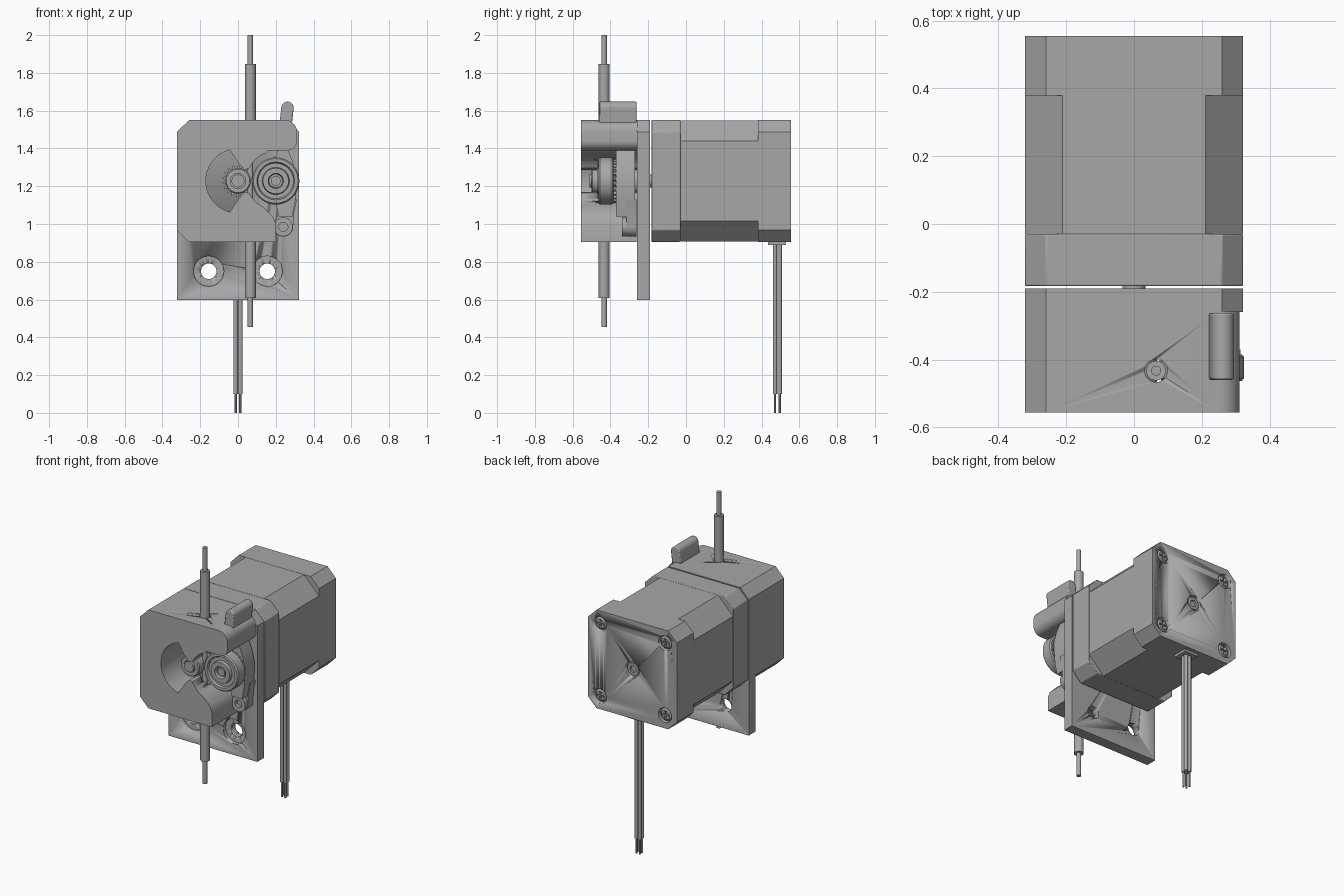
import bpy, bmesh
from math import sin, cos, pi, radians
from mathutils import Matrix, Vector

cube = bpy.data.objects.get("Cube")
if cube:
    bpy.data.objects.remove(cube, do_unlink=True)

grey = bpy.data.materials.new("grey metal")
grey.use_nodes = True
grey.diffuse_color = (0.39, 0.39, 0.39, 1)
grey.node_tree.nodes["Principled BSDF"].inputs["Base Color"].default_value = (0.39, 0.39, 0.39, 1)

MID = 1.228          # height of the motor axis
HALF = 0.322         # half the motor width


def finish(name, bm, bevel=0):
    bmesh.ops.recalc_face_normals(bm, faces=bm.faces)
    mesh = bpy.data.meshes.new(name)
    bm.to_mesh(mesh)
    bm.free()
    mesh.materials.append(grey)
    ob = bpy.data.objects.new(name, mesh)
    bpy.context.collection.objects.link(ob)
    if bevel:
        mod = ob.modifiers.new("Bevel", "BEVEL")
        mod.width, mod.segments = bevel, 2
        mod.limit_method, mod.angle_limit = "ANGLE", radians(40)
    bpy.ops.object.select_all(action="DESELECT")
    ob.select_set(True)
    bpy.context.view_layer.objects.active = ob
    bpy.ops.object.shade_smooth_by_angle(angle=radians(30))
    return ob


def prism(name, outline, y0, y1, bevel=0):
    """Extrude an x-z outline from y0 to y1."""
    bm = bmesh.new()
    face = bm.faces.new([bm.verts.new((x, y0, z)) for x, z in outline])
    new = bmesh.ops.extrude_face_region(bm, geom=[face])["geom"]
    verts = [v for v in new if isinstance(v, bmesh.types.BMVert)]
    bmesh.ops.translate(bm, verts=verts, vec=(0, y1 - y0, 0))
    return finish(name, bm, bevel)


def lathe(name, profile, centre, axis="Y", sides=48):
    """Spin (radius, offset) points about an axis through the centre."""
    bm = bmesh.new()
    verts = [bm.verts.new((r, 0, h)) for r, h in profile]
    edges = [bm.edges.new(p) for p in zip(verts, verts[1:])]
    bmesh.ops.spin(bm, geom=verts + edges, axis=(0, 0, 1), cent=(0, 0, 0),
                   angle=2 * pi, steps=sides)
    bmesh.ops.remove_doubles(bm, verts=bm.verts, dist=0.0001)
    turn = Matrix.Rotation(-pi / 2, 4, "X") if axis == "Y" else Matrix()
    bm.transform(Matrix.Translation(Vector(centre)) @ turn)
    return finish(name, bm)


def rod(name, r, a, b, u, v, axis="Y", sides=40):
    """Cylinder from a to b; u, v are the x and the remaining coordinate."""
    centre = (u, 0, v) if axis == "Y" else (u, v, 0)
    return lathe(name, [(0, a), (r, a), (r, b), (0, b)], centre, axis, sides)


def cut(target, cutters):
    for c in cutters:
        c.hide_render = True
        mod = target.modifiers.new("Cut", "BOOLEAN")
        mod.operation, mod.object, mod.solver = "DIFFERENCE", c, "EXACT"
        with bpy.context.temp_override(object=target, active_object=target):
            bpy.ops.object.modifier_apply(modifier=mod.name)
        bpy.data.objects.remove(c, do_unlink=True)


def arc(cx, cz, r, a0, a1, n):
    angles = [radians(a0 + (a1 - a0) * i / n) for i in range(n + 1)]
    return [(cx + r * cos(a), cz + r * sin(a)) for a in angles]


def octagon(half, c):
    return [(sx * (half - (c if k else 0)), MID + sz * (half - (0 if k else c)))
            for sx, sz, order in ((1, 1, (0, 1)), (-1, 1, (1, 0)), (-1, -1, (0, 1)), (1, -1, (1, 0)))
            for k in order]


# Motor: two end caps and a core with wider chamfers
prism("motor_front_cap", octagon(HALF, 0.062), -0.183, -0.03, 0.004)
prism("motor_core", octagon(HALF - 0.001, 0.11), -0.03, 0.385)
rear = prism("motor_rear_cap", octagon(HALF, 0.062), 0.38, 0.555)
corners = [(sx * 0.236, MID + sz * 0.236) for sx in (-1, 1) for sz in (-1, 1)]
cut(rear, [rod("cutter", 0.048, 0.525, 0.6, x, z) for x, z in corners])
cut(rear, [rod("cutter", 0.05, 0.535, 0.6, 0, MID)])
lathe("rear_bearing", [(0.022, 0.53), (0.022, 0.548), (0.04, 0.548), (0.04, 0.53)], (0, 0, MID))

# Cross-head screws in the rear cap
for x, z in corners:
    screw = lathe("rear_screw", [(0, 0.52), (0.041, 0.52), (0.041, 0.54), (0.03, 0.55), (0, 0.552)], (x, 0, z))
    bars = []
    for w, h in ((0.024, 0.005), (0.005, 0.024)):
        box = [(x - w, z - h), (x + w, z - h), (x + w, z + h), (x - w, z + h)]
        bars.append(prism("cutter", box, 0.537, 0.57))
    cut(screw, bars)

# Wire outlet and four stripped wires
prism("wire_outlet", [(-0.05, 0.89), (0.05, 0.89), (0.05, 0.92), (-0.05, 0.92)], 0.435, 0.53)
for x in (-0.0125, 0.0125):
    for y in (0.471, 0.496):
        rod("wire", 0.0115, 0.1, 0.9, x, y, "Z", 16)
        rod("wire_end", 0.006, 0, 0.11, x, y, "Z", 12)

# Mounting plate with two counterbored holes
plate = prism("mounting_plate", [(-HALF, 0.597), (HALF, 0.597), (HALF, 1.488), (0.26, 1.55),
                                 (-0.26, 1.55), (-HALF, 1.488)], -0.26, -0.19)
for x in (-0.155, 0.155):
    cut(plate, [rod("cutter", 0.08, -0.3, -0.235, x, 0.75),
                rod("cutter", 0.041, -0.3, -0.1, x, 0.75)])

# Drive housing: one profile with the gear pocket and idler bay opening to the side
outline = [(-0.26, 0.905), (0.2, 0.905), (0.2, 1.0), (0.185, 1.04)]
outline += arc(0.2, 1.23, 0.155, 245, 205, 8)
outline += [(0.035, 1.17), (0.0, 1.13)]
outline += arc(0, MID, 0.17, 255, 105, 28)
outline += [(0.0, 1.325), (0.035, 1.286)]
outline += arc(0.2, 1.23, 0.155, 155, 110, 8)
outline += [(0.16, 1.39)] + arc(0.262, 1.44, 0.05, -90, 0, 8)
outline += [(0.312, 1.49)] + arc(0.25, 1.488, 0.062, 15, 75, 6)
outline += [(0.25, 1.55), (-0.26, 1.55), (-HALF, 1.488), (-HALF, 0.967)]
housing = prism("drive_housing", outline, -0.556, -0.258)
cut(housing, [rod("cutter", 0.034, 0.8, 1.7, 0.065, -0.433, "Z")])

# Motor shaft, drive hub and toothed drive gear
rod("motor_shaft", 0.034, -0.51, -0.1, 0, MID)
lathe("drive_hub", [(0.04, -0.48), (0.04, -0.5), (0.062, -0.5), (0.068, -0.494),
                    (0.068, -0.26), (0.034, -0.26), (0.034, -0.48), (0.04, -0.48)], (0, 0, MID))


def gear(name, cx, cz, r, depth, teeth, y0, y1):
    pts = []
    for i in range(teeth):
        for f, rr in ((0, r - depth), (0.25, r), (0.5, r), (0.75, r - depth)):
            a = 2 * pi * (i + f) / teeth
            pts.append((cx + rr * cos(a), cz + rr * sin(a)))
    return prism(name, pts, y0, y1)


gear("drive_gear", 0, MID, 0.083, 0.015, 18, -0.37, -0.28)
gear("idler_gear", 0.2, MID, 0.115, 0.015, 24, -0.39, -0.37)

# Idler wheel with recessed face and axle
lathe("idler_wheel", [(0, -0.385), (0.118, -0.385), (0.125, -0.392), (0.125, -0.455), (0.118, -0.463),
                      (0.1, -0.463), (0.094, -0.45), (0.072, -0.45), (0.068, -0.47), (0.04, -0.47),
                      (0.036, -0.44), (0, -0.44)], (0.2, 0, MID))
rod("idler_axle", 0.026, -0.46, -0.28, 0.2, MID)

# Idler lever: foot, arm behind the wheel, pivot and thumb handle
foot = arc(0.24, 0.985, 0.052, 150, 360, 16) + [(0.296, 1.06), (0.312, 1.13), (0.2, 1.13), (0.215, 1.06)]
prism("lever_foot", foot, -0.315, -0.262)
arm = [(0.215, 1.04), (0.288, 1.04), (0.305, 1.13), (0.31, 1.25), (0.29, 1.33),
       (0.262, 1.4), (0.215, 1.4), (0.2, 1.36), (0.14, 1.33), (0.13, 1.18), (0.2, 1.11)]
prism("lever_arm", arm, -0.37, -0.27)
lathe("lever_pivot", [(0, -0.27), (0.05, -0.27), (0.05, -0.34), (0.024, -0.34), (0.024, -0.315), (0, -0.315)],
      (0.24, 0, 0.985))
handle = arc(0.262, 1.615, 0.033, -10, 170, 14) + [(0.212, 1.46), (0.276, 1.45)]
prism("lever_handle", handle, -0.46, -0.262, 0.006)

# Filament with its guide tubes
rod("upper_guide_tube", 0.029, 1.4, 1.848, 0.065, -0.433, "Z")
rod("lower_guide_tube", 0.029, 0.608, 1.06, 0.065, -0.433, "Z")
rod("filament", 0.0145, 0.455, 2.0, 0.065, -0.433, "Z", 24)
